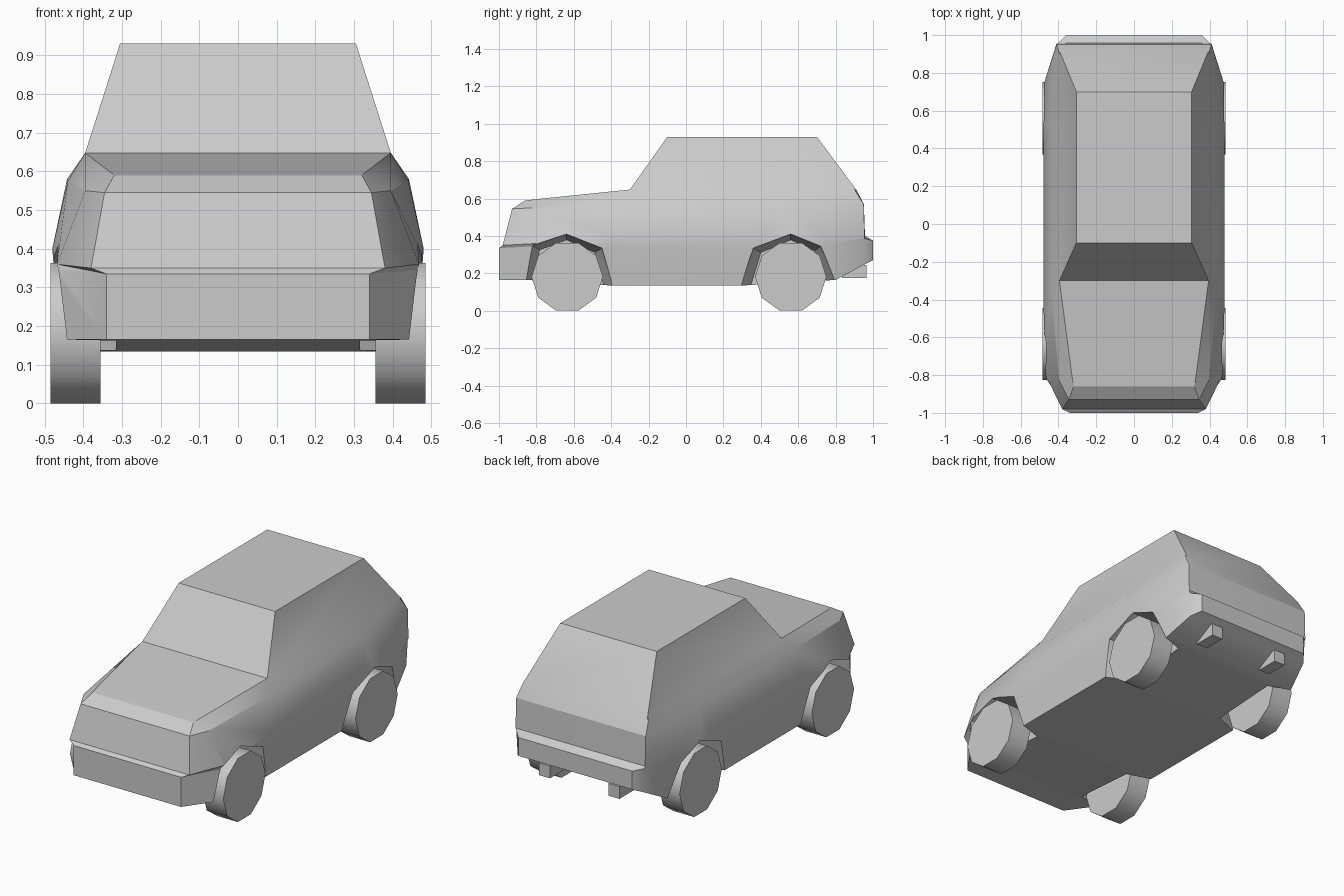
import bpy, bmesh, math

if "Cube" in bpy.data.objects:
    bpy.data.objects.remove(bpy.data.objects["Cube"])


def finish(name, bm, angle=None):
    bmesh.ops.recalc_face_normals(bm, faces=bm.faces)
    me = bpy.data.meshes.new(name)
    bm.to_mesh(me)
    bm.free()
    ob = bpy.data.objects.new(name, me)
    bpy.context.collection.objects.link(ob)
    if angle:
        smooth(ob, angle)
    return ob


def smooth(ob, angle):
    bpy.ops.object.select_all(action='DESELECT')
    ob.select_set(True)
    bpy.context.view_layer.objects.active = ob
    bpy.ops.object.shade_smooth_by_angle(angle=math.radians(angle))


# Half outlines (x, y, z) from nose to tail: sill, bumper line, waist, shoulder, window line
levels = [
    [(.34, -1, .165), (.445, -.85, .165), (.45, -.40, .135), (.45, .30, .135),
     (.44, .80, .165), (.40, .95, .245), (.36, 1, .27)],
    [(.34, -1, .335), (.465, -.82, .345), (.475, -.40, .335), (.475, .36, .335),
     (.472, .75, .345), (.405, .955, .385), (.36, 1, .375)],
    [(.38, -.98, .35), (.468, -.80, .36), (.48, -.40, .40), (.48, .45, .40),
     (.475, .75, .40), (.41, .955, .40), (.36, .957, .40)],
    [(.345, -.93, .545), (.395, -.83, .55), (.44, -.35, .575), (.442, .50, .58),
     (.435, .75, .577), (.41, .95, .57), (.38, .951, .57)],
    [(.32, -.86, .59), (.333, -.77, .60), (.395, -.30, .648), (.395, .50, .648),
     (.395, .75, .648), (.395, .90, .648), (.393, .912, .645)],
]
roof_points = [(.305, -.10, .93), (.305, .70, .93)]

# Body shell with cabin
bm = bmesh.new()
sides = []
for s in (1, -1):
    grid = [[bm.verts.new((s * x, y, z)) for x, y, z in lv] for lv in levels]
    roof = [bm.verts.new((s * x, y, z)) for x, y, z in roof_points]
    for a, b in zip(grid, grid[1:]):
        for i in range(len(a) - 1):
            bm.faces.new((a[i], a[i + 1], b[i + 1], b[i]))
    bm.faces.new(grid[-1][2:] + roof[::-1])
    # Centre seam: underside, tail, rear window, roof, windscreen, bonnet, nose
    seam = (grid[0] + [g[-1] for g in grid[1:]] + roof[::-1]
            + grid[-1][2::-1] + [g[0] for g in grid[-2:0:-1]])
    sides.append(seam)
r, l = sides
n = len(r)
for i in range(n):
    j = (i + 1) % n
    bm.faces.new((r[i], r[j], l[j], l[i]))
body = finish("car_body", bm)

# Wheel arch cutters, tapering inwards
arches = {
    "front": (-.635, [(-.875, .10), (-.86, .165), (-.82, .35), (-.64, .41), (-.45, .335), (-.38, .10)]),
    "rear": (.56, [(.28, .10), (.36, .335), (.56, .41), (.72, .345), (.80, .165), (.83, .10)]),
}
for name, (cy, outline) in arches.items():
    for s in (1, -1):
        bm = bmesh.new()
        rings = []
        for x, k in ((.315, .80), (.46, 1), (.60, 1)):
            rings.append([bm.verts.new((s * x, cy + (y - cy) * k, .10 + (z - .10) * (k + 1) / 2))
                          for y, z in outline])
        m = len(outline)
        for a, b in zip(rings, rings[1:]):
            for i in range(m):
                bm.faces.new((a[i], a[(i + 1) % m], b[(i + 1) % m], b[i]))
        bm.faces.new(rings[0])
        bm.faces.new(rings[-1])
        cutter = finish("arch_cutter", bm)
        mod = body.modifiers.new("wheel_arch", 'BOOLEAN')
        mod.operation = 'DIFFERENCE'
        mod.solver = 'EXACT'
        mod.object = cutter
        bpy.context.view_layer.objects.active = body
        bpy.ops.object.modifier_apply(modifier=mod.name)
        bpy.data.objects.remove(cutter)

        # Ten-sided wheel
        bm = bmesh.new()
        ring = [[bm.verts.new((s * x, cy + .191 * math.cos(i * math.tau / 10),
                               .182 + .191 * math.sin(i * math.tau / 10))) for i in range(10)]
                for x in (.355, .485)]
        for i in range(10):
            j = (i + 1) % 10
            bm.faces.new((ring[0][i], ring[0][j], ring[1][j], ring[1][i]))
        bm.faces.new(ring[0])
        bm.faces.new(ring[1])
        finish(name + ("_right" if s > 0 else "_left") + "_wheel", bm, 40)
smooth(body, 25)

# Square exhaust pipes
for s in (1, -1):
    bpy.ops.mesh.primitive_cube_add(size=1, location=(s * .22, .90, .21))
    pipe = bpy.context.object
    pipe.name = "exhaust_pipe"
    pipe.scale = (.07, .13, .07)
